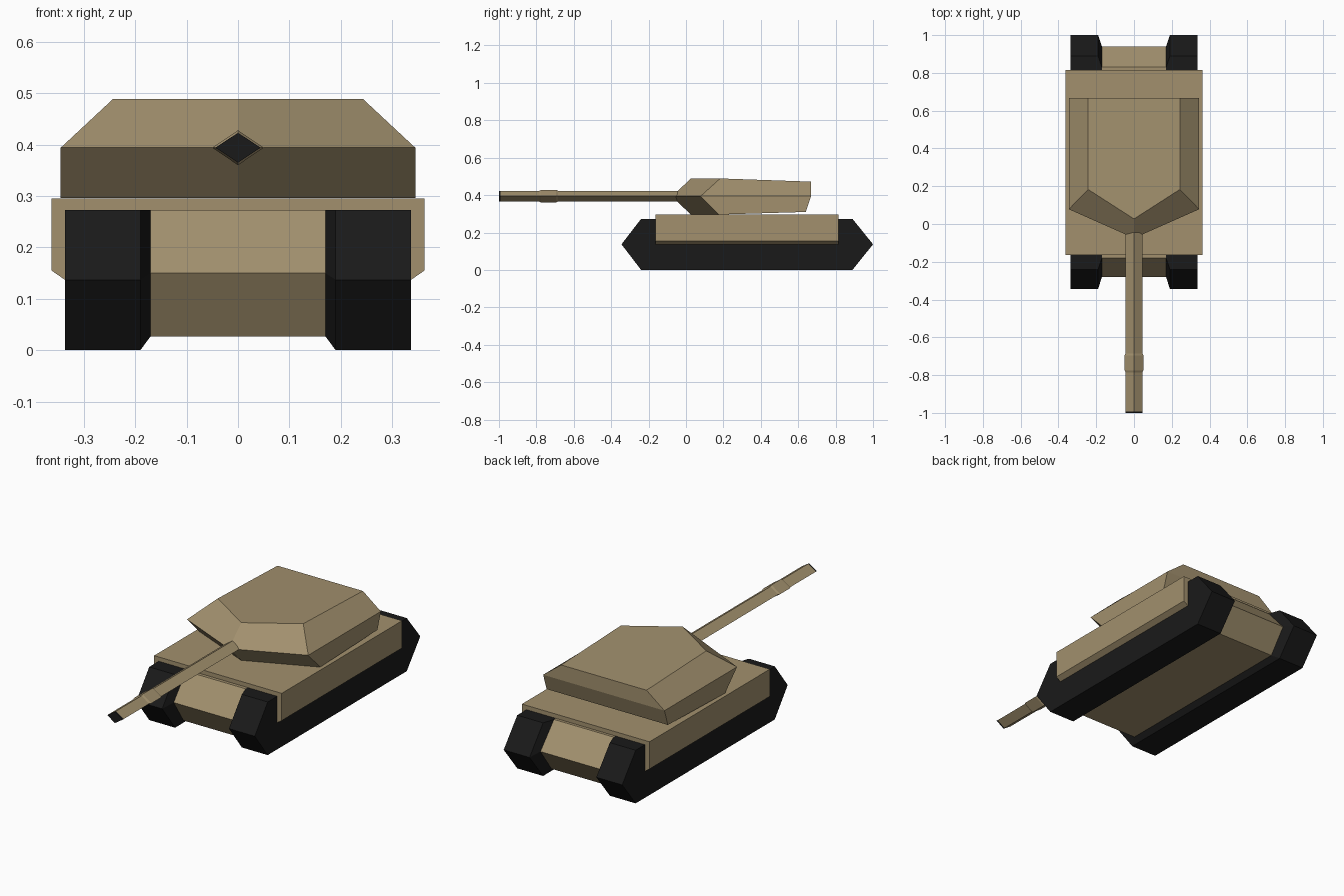
import bpy, bmesh

if "Cube" in bpy.data.objects:
    bpy.data.objects.remove(bpy.data.objects["Cube"])


def material(name, rgb):
    m = bpy.data.materials.new(name)
    m.diffuse_color = (*rgb, 1)
    m.use_nodes = True
    m.node_tree.nodes["Principled BSDF"].inputs["Base Color"].default_value = m.diffuse_color
    return m


tan = material("tan_paint", (0.36, 0.28, 0.155))
black = material("black_rubber", (0.01, 0.01, 0.01))


def loft(name, rings, mat, caps=(True, True)):
    """Skin a series of equal-length point rings, optionally capping the ends."""
    bm = bmesh.new()
    loops = [[bm.verts.new(p) for p in ring] for ring in rings]
    n = len(loops[0])
    for a, b in zip(loops, loops[1:]):
        for i in range(n):
            j = (i + 1) % n
            bm.faces.new((a[i], a[j], b[j], b[i]))
    if caps[0]:
        bm.faces.new(loops[0])
    if caps[1]:
        bm.faces.new(loops[-1])
    bmesh.ops.recalc_face_normals(bm, faces=bm.faces)
    mesh = bpy.data.meshes.new(name)
    bm.to_mesh(mesh)
    bm.free()
    mesh.materials.append(mat)
    obj = bpy.data.objects.new(name, mesh)
    bpy.context.collection.objects.link(obj)
    return obj


def side_ring(x, profile):
    return [(x, y, z) for y, z in profile]


# Hexagonal side profiles (y, z)
track_hex = [(-0.345, 0.137), (-0.24, 0.273), (0.89, 0.273),
             (1.0, 0.137), (0.89, 0.0), (-0.24, 0.0)]
hull_hex = [(-0.28, 0.15), (-0.18, 0.273), (0.83, 0.273),
            (0.94, 0.15), (0.85, 0.027), (-0.2, 0.027)]

# Tracks: taper inward to meet the hull, mirrored left to right
tracks = loft("tracks", [side_ring(0.337, track_hex), side_ring(0.19, track_hex),
                         side_ring(0.17, hull_hex)], black, (True, False))
tracks.modifiers.new("mirror", 'MIRROR')

# Lower hull between the tracks
loft("lower_hull", [side_ring(-0.17, hull_hex), side_ring(0.17, hull_hex)], tan, (False, False))

# Upper deck with side skirts overhanging the tracks
half = [(0.337, 0.137), (0.363, 0.155), (0.363, 0.295)]
deck = half + [(-x, z) for x, z in reversed(half)]
loft("deck_and_skirts", [[(x, y, z) for x, z in deck] for y in (-0.163, 0.815)], tan)


# Turret: pointed front, widest at the middle ring
def turret_ring(tip_y, half_w, shoulder_y, rear_y, front_z, rear_z):
    return [(0, tip_y, front_z), (half_w, shoulder_y, front_z), (half_w, rear_y, rear_z),
            (-half_w, rear_y, rear_z), (-half_w, shoulder_y, front_z)]


loft("turret", [turret_ring(0.025, 0.345, 0.175, 0.64, 0.296, 0.31),
                turret_ring(-0.075, 0.345, 0.078, 0.668, 0.394, 0.394),
                turret_ring(0.027, 0.243, 0.183, 0.668, 0.489, 0.472)], tan)


# Gun: diamond sections along y
def diamond(y, w, h, z=0.394):
    return [(w, y, z), (0, y, z + h), (-w, y, z), (0, y, z - h)]


loft("gun_barrel", [diamond(-0.992, 0.044, 0.029), diamond(0.1, 0.044, 0.029)], tan)
loft("barrel_sleeve", [diamond(-0.785, 0.044, 0.029), diamond(-0.775, 0.05, 0.034),
                       diamond(-0.695, 0.05, 0.034), diamond(-0.685, 0.044, 0.029)],
     tan, (False, False))
loft("muzzle", [diamond(-1.0, 0.044, 0.029), diamond(-0.992, 0.044, 0.029)], black, (True, False))
